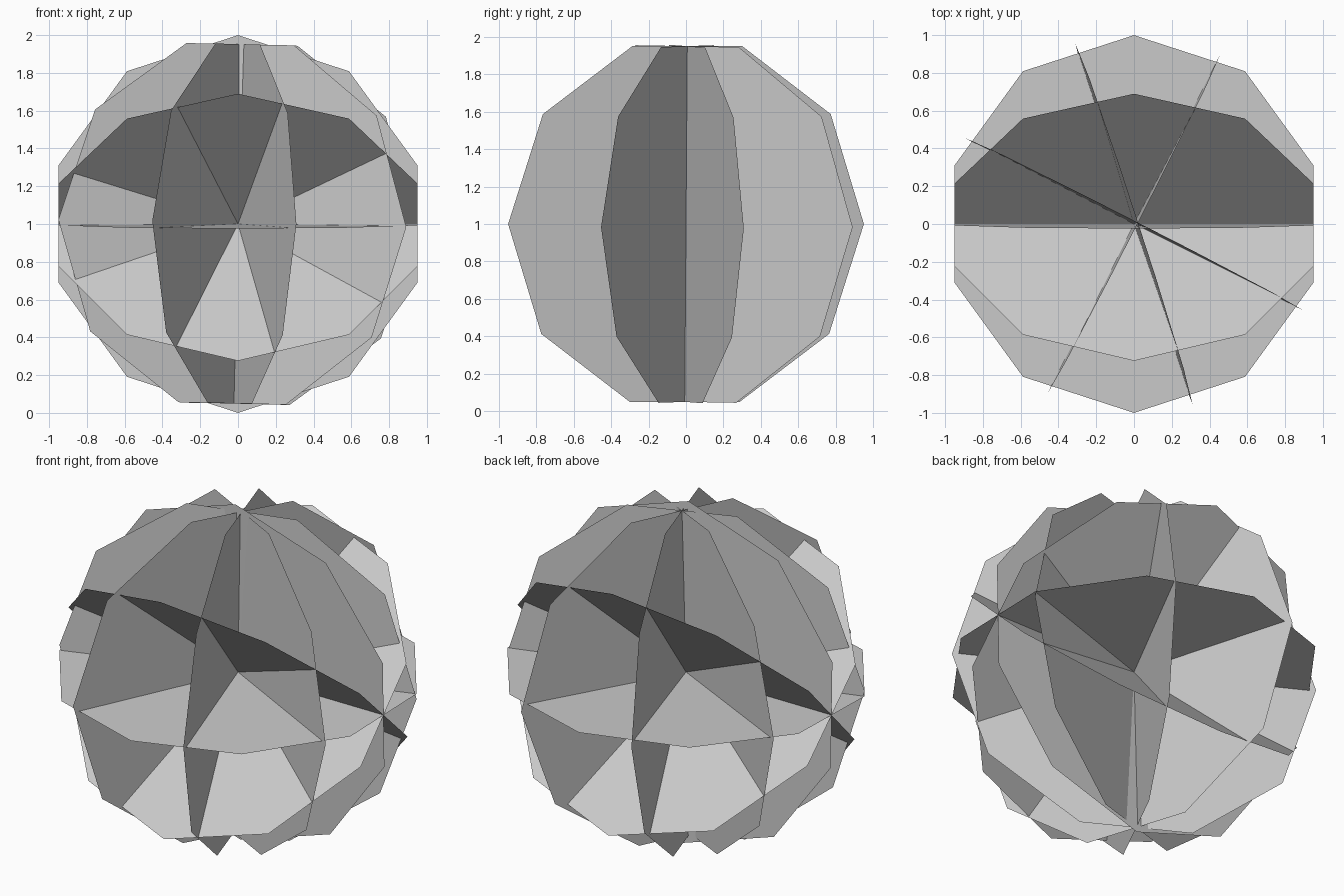
import bpy, bmesh
from math import radians, sin, cos, tau
from mathutils import Matrix, Vector

if "Cube" in bpy.data.objects:
    bpy.data.objects.remove(bpy.data.objects["Cube"])

CENTRE = Matrix.Translation((0, 0, 1))


def disc_fan(name, frame):
    """Four thin ten-sided discs sharing the local z axis, 45 degrees apart."""
    bm = bmesh.new()
    for k in range(4):
        turn = CENTRE @ frame @ Matrix.Rotation(radians(45 * k), 4, 'Z')
        ring = [bm.verts.new(turn @ Vector((cos(tau * i / 10), 0, sin(tau * i / 10))))
                for i in range(10)]
        bm.faces.new(ring)
    mesh = bpy.data.meshes.new(name)
    bm.to_mesh(mesh)
    bm.free()
    obj = bpy.data.objects.new(name, mesh)
    bpy.context.collection.objects.link(obj)
    return obj


# Discs fanned around a nearly vertical axis
disc_fan("upright_discs",
         Matrix.Rotation(radians(18), 4, 'Z') @ Matrix.Rotation(radians(1.35), 4, 'Y'))

# Discs fanned around the left-right axis
disc_fan("sideways_discs",
         Matrix.Rotation(radians(1.4), 4, 'X')
         @ Matrix.Rotation(radians(90), 4, 'Y'))
